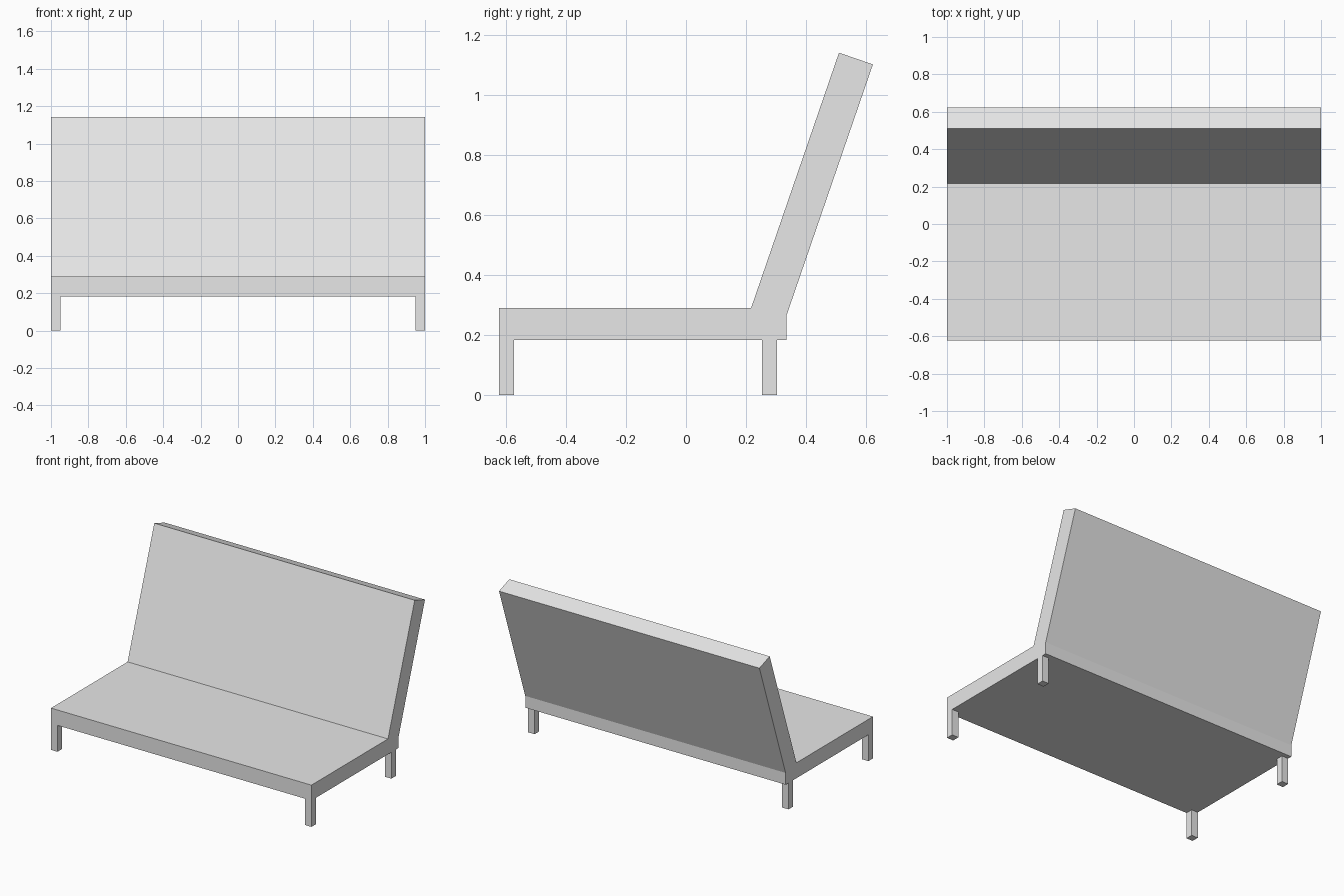
import bpy
import bmesh

cube = bpy.data.objects.get("Cube")
if cube:
    bpy.data.objects.remove(cube, do_unlink=True)

# Single matte grey for the whole sofa
grey = bpy.data.materials.new("light_grey")
grey.use_nodes = True
colour = (0.8, 0.8, 0.8, 1)
grey.diffuse_color = colour
grey.node_tree.nodes["Principled BSDF"].inputs["Base Color"].default_value = colour


def extrude_profile(name, profile, x0, x1):
    """Extrude a closed (y, z) outline along x."""
    bm = bmesh.new()
    face = bm.faces.new([bm.verts.new((x0, y, z)) for y, z in profile])
    result = bmesh.ops.extrude_face_region(bm, geom=[face])
    moved = [v for v in result["geom"] if isinstance(v, bmesh.types.BMVert)]
    bmesh.ops.translate(bm, verts=moved, vec=(x1 - x0, 0, 0))
    bmesh.ops.recalc_face_normals(bm, faces=bm.faces)
    mesh = bpy.data.meshes.new(name)
    bm.to_mesh(mesh)
    bm.free()
    mesh.materials.append(grey)
    obj = bpy.data.objects.new(name, mesh)
    bpy.context.collection.objects.link(obj)
    return obj


HALF_WIDTH = 1.0
LEG = 0.05
SEAT_BOTTOM = 0.183

# Seat and leaning backrest share one continuous side outline
extrude_profile("seat_and_backrest", [
    (-0.623, SEAT_BOTTOM), (0.335, SEAT_BOTTOM), (0.335, 0.265),
    (0.623, 1.102), (0.51, 1.141), (0.217, 0.29), (-0.623, 0.29),
], -HALF_WIDTH, HALF_WIDTH)

# Four square legs, flush with the seat sides
for end, y in (("front", -0.623), ("back", 0.254)):
    outline = [(y, 0), (y + LEG, 0), (y + LEG, SEAT_BOTTOM), (y, SEAT_BOTTOM)]
    for side, x in (("left", HALF_WIDTH - LEG), ("right", -HALF_WIDTH)):
        extrude_profile(f"{end}_{side}_leg", outline, x, x + LEG)
